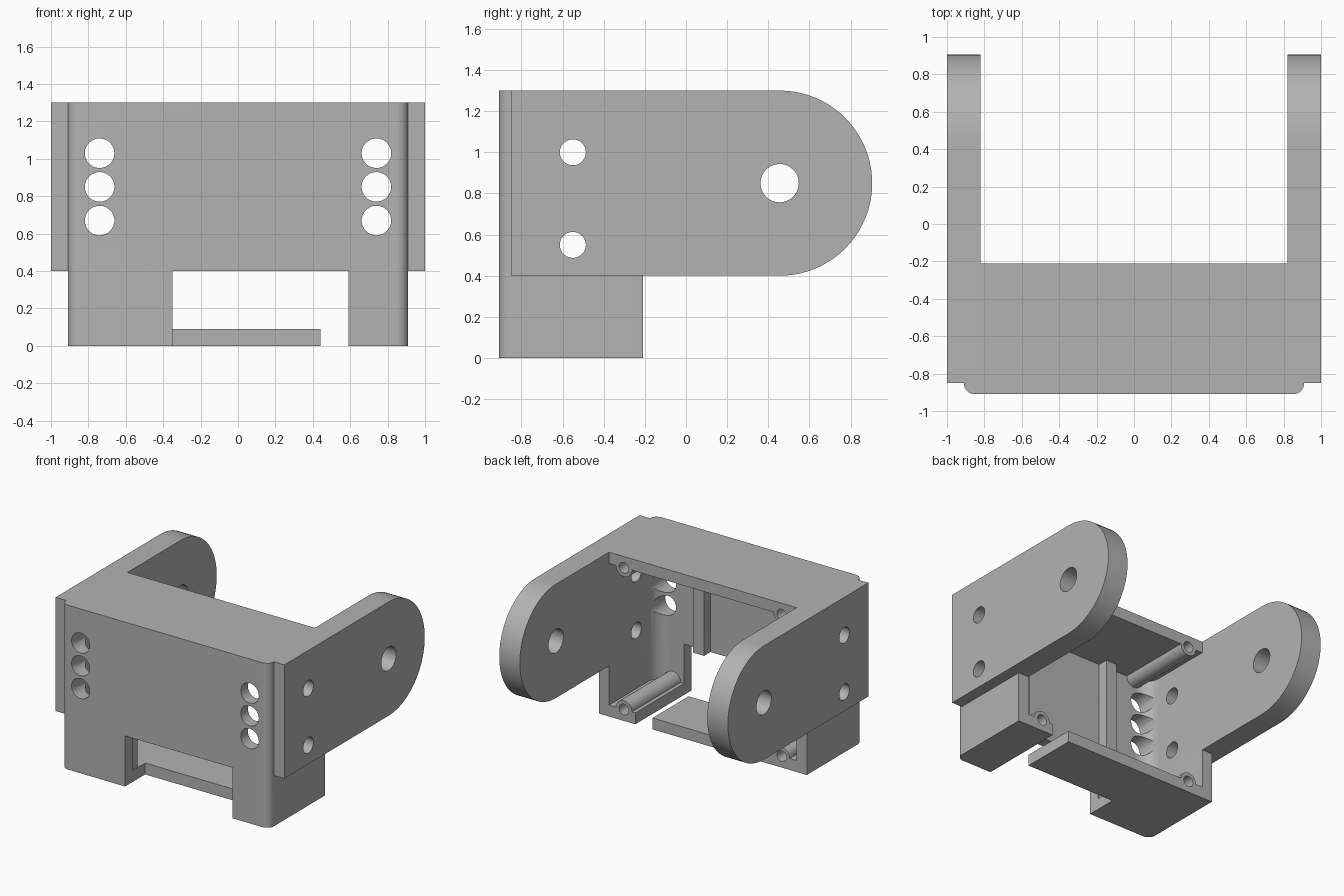
import bpy
import bmesh
from math import sin, cos, pi, radians

if "Cube" in bpy.data.objects:
    bpy.data.objects.remove(bpy.data.objects["Cube"], do_unlink=True)

grey = bpy.data.materials.new("plain grey")
grey.use_nodes = True
tone = (0.45, 0.45, 0.45, 1)
grey.diffuse_color = tone
grey.node_tree.nodes["Principled BSDF"].inputs["Base Color"].default_value = tone

AXES = {
    "X": lambda u, v, w: (w, u, v),
    "Y": lambda u, v, w: (u, w, v),
    "Z": lambda u, v, w: (u, v, w),
}


def arc(cu, cv, r, start, end, steps):
    angles = [radians(start + (end - start) * i / steps) for i in range(steps + 1)]
    return [(cu + r * cos(a), cv + r * sin(a)) for a in angles]


def extrude(name, profile, axis, lo, hi):
    """Solid made by sweeping a flat profile along an axis."""
    bm = bmesh.new()
    rings = [[bm.verts.new(AXES[axis](u, v, w)) for u, v in profile] for w in (lo, hi)]
    bm.faces.new(rings[0])
    bm.faces.new(rings[1])
    n = len(profile)
    for i in range(n):
        j = (i + 1) % n
        bm.faces.new((rings[0][i], rings[0][j], rings[1][j], rings[1][i]))
    bmesh.ops.recalc_face_normals(bm, faces=bm.faces)
    mesh = bpy.data.meshes.new(name)
    bm.to_mesh(mesh)
    bm.free()
    mesh.materials.append(grey)
    obj = bpy.data.objects.new(name, mesh)
    bpy.context.collection.objects.link(obj)
    return obj


def box(name, x, y, z):
    return extrude(name, [(x[0], y[0]), (x[1], y[0]), (x[1], y[1]), (x[0], y[1])], "Z", *z)


def rod(name, u, v, r, axis, lo, hi):
    return extrude(name, arc(u, v, r, 0, 352.5, 47), axis, lo, hi)


def tray(name, half, front, back, r, lo, hi):
    """Block with its two front upright corners rounded."""
    profile = arc(-half + r, front + r, r, 180, 270, 10)
    profile += arc(half - r, front + r, r, 270, 360, 10)
    return extrude(name, profile + [(half, back), (-half, back)], "Z", lo, hi)


def combine(target, tool, operation="DIFFERENCE", keep=False):
    tool.hide_render = not keep
    mod = target.modifiers.new(operation.lower(), "BOOLEAN")
    mod.operation, mod.solver, mod.object = operation, "EXACT", tool
    bpy.context.view_layer.objects.active = target
    bpy.ops.object.modifier_apply(modifier=mod.name)
    if not keep:
        bpy.data.objects.remove(tool, do_unlink=True)


WALL, INNER, OUTER, BACK, TOP = 0.09, 0.82, 0.91, -0.21, 1.3
ARM_BOTTOM, ARM_MID = 0.4, 0.85

# Hollow housing, open at the back
housing = tray("housing", OUTER, -OUTER, BACK, 0.06, 0, TOP)
combine(housing, tray("cavity", INNER, -INNER, 0.1, 0.12, WALL, TOP - WALL))

# Notch through the lower front and the gap beside the floor tongue
combine(housing, box("notch", (-0.35, 0.59), (-1, -0.66), (-0.1, ARM_BOTTOM)))
combine(housing, box("floor_gap", (0.44, 0.59), (-0.7, 0), (-0.1, 0.2)))

# Side arms with round ends and cross holes
for side, name in ((1, "left_arm"), (-1, "right_arm")):
    outline = arc(0.455, ARM_MID, 0.45, -90, 90, 40)
    outline += [(-0.85, TOP), (-0.85, ARM_BOTTOM)]
    arm = extrude(name, outline, "X", *sorted((side * INNER, side * 1.0)))
    combine(housing, arm, keep=True)
    for y, z, r in ((-0.55, 0.55, 0.063), (-0.55, 1.0, 0.063), (0.455, ARM_MID, 0.093)):
        combine(arm, rod("arm_hole", y, z, r, "X", -2, 2))

for side in (1, -1):
    # Screw posts along the corners, bored from the back
    for z in (WALL, TOP - WALL):
        combine(housing, rod("post", side * 0.69, z, 0.07, "Y", -0.85, BACK), "UNION")
        combine(housing, rod("bore", side * 0.69, z, 0.042, "Y", -0.78, 0))
    # Column of three round openings in the front
    for z in (0.67, 0.85, 1.03):
        combine(housing, rod("front_hole", side * 0.74, z, 0.079, "Y", -1, -0.5))

# Upright ribs behind the front wall
box("left_rib", (0.36, 0.455), (-0.825, -0.74), (ARM_BOTTOM, TOP - WALL))
box("right_rib", (-0.455, -0.36), (-0.825, -0.74), (WALL, TOP - WALL))

# Smooth the curved faces and keep edges sharp
bpy.ops.object.select_all(action="DESELECT")
for name in ("housing", "left_arm", "right_arm"):
    bpy.data.objects[name].select_set(True)
bpy.context.view_layer.objects.active = housing
bpy.ops.object.shade_smooth_by_angle(angle=radians(30))
